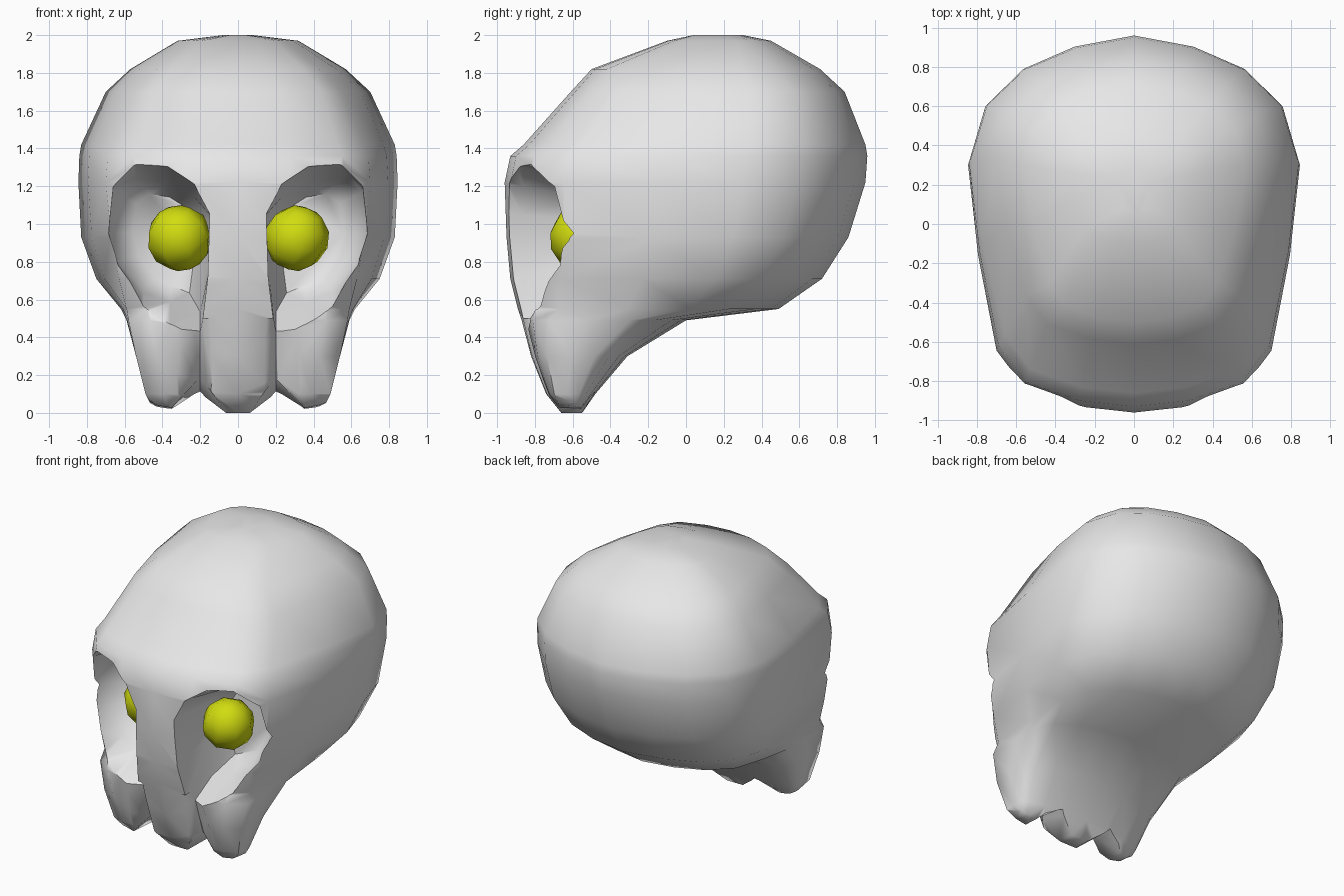
import bpy, bmesh, math

if "Cube" in bpy.data.objects:
    bpy.data.objects.remove(bpy.data.objects["Cube"])


def material(name, rgb):
    m = bpy.data.materials.new(name)
    m.diffuse_color = (*rgb, 1)
    m.use_nodes = True
    m.node_tree.nodes["Principled BSDF"].inputs["Base Color"].default_value = m.diffuse_color
    return m


bone = material("bone grey", (0.8, 0.8, 0.8))
yellow = material("eye yellow", (0.64, 0.72, 0.005))


def loft(name, rings):
    """Closed skin through rings of equal point count, with end caps."""
    bm = bmesh.new()
    vs = [[bm.verts.new(p) for p in r] for r in rings]
    n = len(rings[0])
    for a, b in zip(vs, vs[1:]):
        for i in range(n):
            j = (i + 1) % n
            bm.faces.new((a[i], a[j], b[j], b[i]))
    bm.faces.new(vs[0])
    bm.faces.new(vs[-1])
    bmesh.ops.recalc_face_normals(bm, faces=bm.faces)
    me = bpy.data.meshes.new(name)
    bm.to_mesh(me)
    bm.free()
    me.materials.append(bone)
    ob = bpy.data.objects.new(name, me)
    bpy.context.collection.objects.link(ob)
    return ob


def activate(ob):
    bpy.ops.object.select_all(action='DESELECT')
    ob.select_set(True)
    bpy.context.view_layer.objects.active = ob


def cut(ob, cutter):
    cutter.hide_render = True
    activate(ob)
    m = ob.modifiers.new("cut", 'BOOLEAN')
    m.operation = 'DIFFERENCE'
    m.solver = 'EXACT'
    m.object = cutter
    bpy.ops.object.modifier_apply(modifier=m.name)
    bpy.data.objects.remove(cutter)


# Skull: horizontal sections (z, front y, back y, face half width, cranium half width)
levels = [
    (2.00, 0.04, 0.30, 0.05, 0.08), (1.97, -0.10, 0.45, 0.24, 0.32),
    (1.82, -0.50, 0.71, 0.43, 0.57), (1.70, -0.61, 0.84, 0.55, 0.70),
    (1.42, -0.86, 0.95, 0.66, 0.83), (1.36, -0.93, 0.96, 0.69, 0.84),
    (1.22, -0.96, 0.95, 0.70, 0.845),
    (0.93, -0.95, 0.86, 0.67, 0.83), (0.71, -0.93, 0.72, 0.63, 0.75),
    (0.55, -0.89, 0.49, 0.59, 0.62), (0.49, -0.87, 0.00, 0.58, 0.59),
    (0.30, -0.82, -0.31, 0.54, 0.54), (0.10, -0.74, -0.48, 0.49, 0.49),
    (0.00, -0.66, -0.55, 0.44, 0.44)]


def section(z, f, b, wf, wm):
    half = [(0, 0), (.4 * wf, .016), (.8 * wf, .067), (wf, .165),
            (.35 * wf + .65 * wm, .42), (wm, .66), (.9 * wm, .81),
            (.67 * wm, .91), (.36 * wm, .97), (0, 1)]
    pts = half + [(-x, t) for x, t in half[-2:0:-1]]
    return [(x, f + (b - f) * t, z) for x, t in pts]


skull = loft("skull", [section(*lv) for lv in levels])

# Outline of an eye socket seen from the front (x, z), at the rim depth
outline = [(.15, 1.05), (.23, 1.2), (.37, 1.3), (.54, 1.33), (.66, 1.24),
           (.685, .95), (.635, .72), (.5, .48), (.36, .40), (.2, .32), (.16, .7)]


def squeeze(top, bottom, width=1):
    """Scale the outline towards the eye, with separate upper and lower factors."""
    return [(.35 + (x - .35) * width,
             .95 + (z - .95) * (top if z > .95 else bottom)) for x, z in outline]


for s in (1, -1):
    # Eye socket: overhanging brow above, floor sloping down to the front
    cut(skull, loft("socket_cutter", [
        [(s * x, y, z) for x, z in o]
        for o, y in ((squeeze(1.18, 1), -1.2), (squeeze(1, .9), -.86),
                     (squeeze(.76, .66), -.58), (squeeze(.55, .5, .62), -.40))]))
    # Groove between nose ridge and cheek
    cut(skull, loft("groove_cutter", [
        [(s * .12, y0, z), (s * .2, y1, z), (s * .39, y0, z)]
        for z, y0, y1 in ((.5, -.91, -.79), (.05, -.75, -.64))]))
    # Notch between the teeth, shallower at the back
    notch = [(.05, -.1), (.05, -.01), (.2, .19), (.35, .03),
             (.43, .045), (.51, .12), (.6, .12), (.6, -.1)]
    cut(skull, loft("notch_cutter", [
        [(s * x, y, z * k if z > 0 else z) for x, z in notch]
        for y, k in ((-1.0, 1.3), (-.72, 1), (-.45, .55))]))

activate(skull)
bpy.ops.object.shade_smooth_by_angle(angle=math.radians(65))

# Low-poly eyeballs
for s, side in ((1, "right"), (-1, "left")):
    bpy.ops.mesh.primitive_uv_sphere_add(
        segments=8, ring_count=6, radius=.175,
        location=(s * .31, -.55, .925), rotation=(.35, s * .3, .2))
    eye = bpy.context.object
    eye.name = side + "_eye"
    eye.data.materials.append(yellow)
    bpy.ops.object.shade_smooth()
